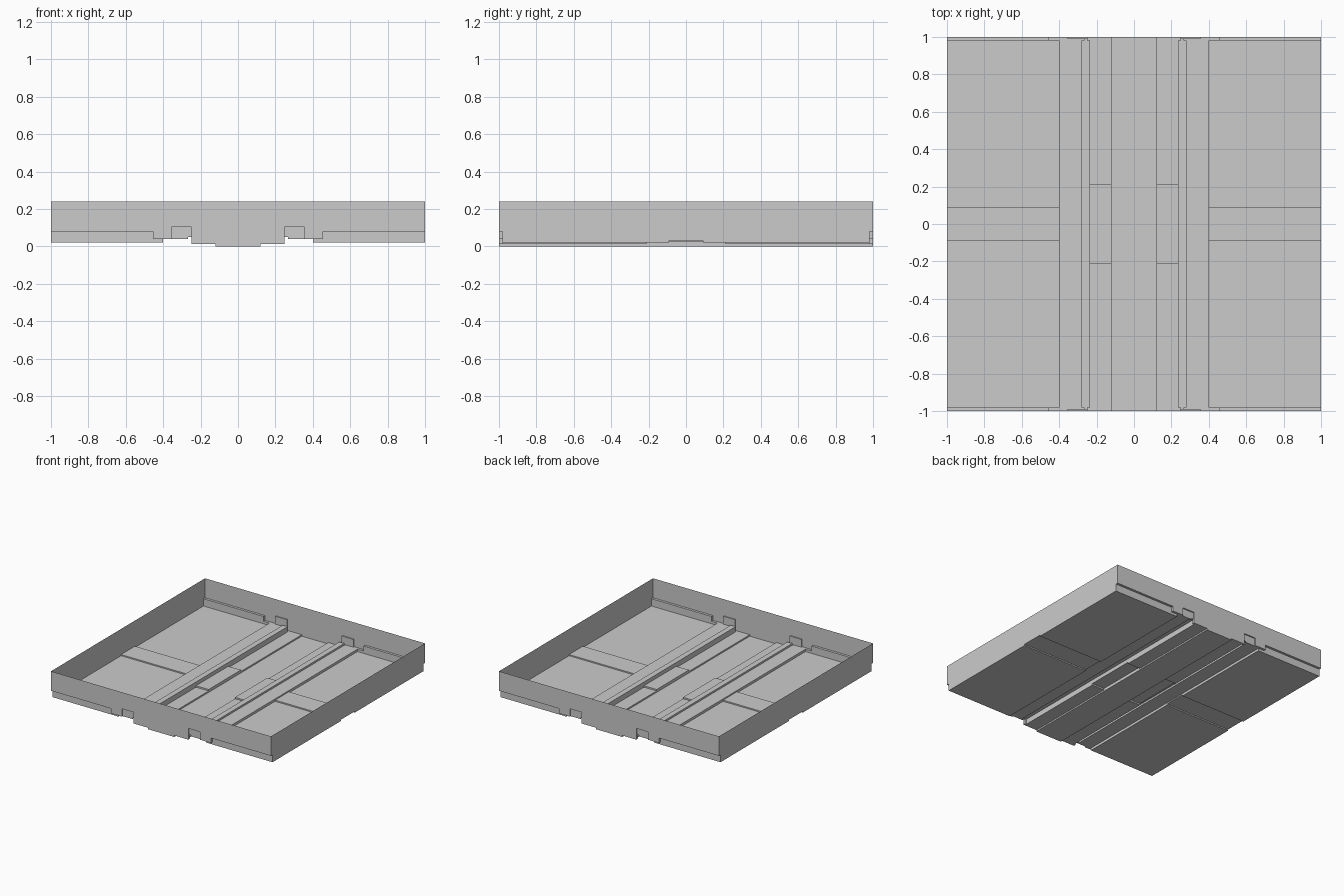
import bpy, bmesh

if "Cube" in bpy.data.objects:
    bpy.data.objects.remove(bpy.data.objects["Cube"])

TOP = 0.24

# stepped pan: (x0, x1, y0, y1, underside height) in |x|,|y|; later zones win
ZONES = [
    (0.00, 0.12, 0, 1, 0.00),          # centre keel
    (0.12, 0.235, 0, 1, 0.012),        # inner plates
    (0.12, 0.235, 0, 0.21, 0.024),     # raised patch on inner plates
    (0.235, 0.28, 0, 0.98, 0.055),     # deep channel
    (0.28, 0.40, 0, 1, 0.04),          # shallow channel
    (0.40, 1.00, 0, 1, 0.02),          # outer plates
    (0.40, 1.00, 0, 0.09, 0.03),       # raised cross strip
    (0.235, 0.248, 0.98, 1, 0.012),    # inner plate ends
    (0.248, 0.267, 0.98, 1, 0.05),     # end lips
    (0.267, 0.28, 0.98, 1, 0.04),
    (0.248, 0.355, 0.99, 1, 0.104),    # shallow notches in the end walls
    (0.40, 0.455, 0.98, 1, 0.04),      # end ledges
    (0.455, 1.00, 0.98, 1, 0.08),
]


def height(x, y):
    x, y = abs(x), abs(y)
    if x > 1 or y > 1:
        return TOP
    return [z for a, b, c, d, z in ZONES if a <= x <= b and c <= y <= d][-1]


def breaks(i):
    vals = {v for zone in ZONES for v in zone[i:i + 2]}
    return sorted(vals | {-v for v in vals})


xs, ys = breaks(0), breaks(2)
bm = bmesh.new()


def face(*pts):
    bm.faces.new([bm.verts.new(p) for p in pts])


# floor cells
for x0, x1 in zip(xs, xs[1:]):
    for y0, y1 in zip(ys, ys[1:]):
        z = height((x0 + x1) / 2, (y0 + y1) / 2)
        face((x0, y0, z), (x0, y1, z), (x1, y1, z), (x1, y0, z))

# risers and rim walls across x, then across y
E = 1e-4
for x in xs:
    for y0, y1 in zip(ys, ys[1:]):
        m = (y0 + y1) / 2
        a, b = height(x - E, m), height(x + E, m)
        if a != b:
            face((x, y0, a), (x, y0, b), (x, y1, b), (x, y1, a))
for y in ys:
    for x0, x1 in zip(xs, xs[1:]):
        m = (x0 + x1) / 2
        a, b = height(m, y - E), height(m, y + E)
        if a != b:
            face((x0, y, a), (x1, y, a), (x1, y, b), (x0, y, b))

# weld and merge coplanar cells
bmesh.ops.remove_doubles(bm, verts=bm.verts, dist=1e-5)
bmesh.ops.dissolve_limit(bm, angle_limit=0.01, verts=bm.verts, edges=bm.edges)
mesh = bpy.data.meshes.new("stepped_tray")
bm.to_mesh(mesh)
bm.free()
bpy.context.collection.objects.link(bpy.data.objects.new("stepped_tray", mesh))
